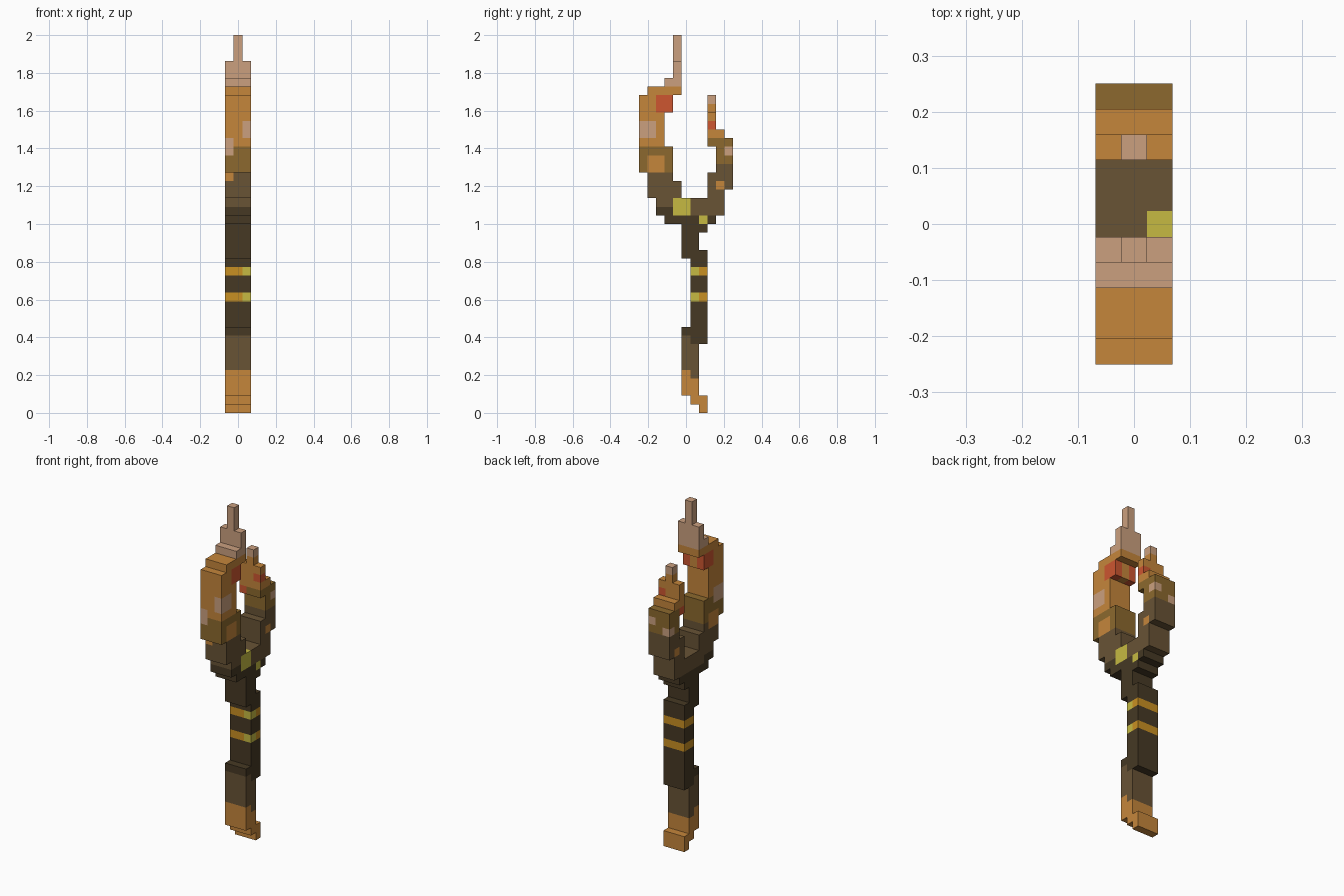
import bpy, bmesh, math
from mathutils import Vector

if "Cube" in bpy.data.objects:
    bpy.data.objects.remove(bpy.data.objects["Cube"])

U = 2 / 44                      # one block
NAMES = ["orange", "brown", "dark_bark", "gold", "yellow", "olive", "peach", "red"]
SRGB = [(197, 134, 59), (104, 83, 53), (70, 57, 36), (201, 144, 34),
        (198, 186, 66), (140, 105, 46), (203, 160, 127), (205, 86, 48)]
ORANGE, BROWN, DARK, GOLD, YELLOW, OLIVE, PEACH, RED = range(8)

def linear(c):
    c /= 255
    return c / 12.92 if c <= 0.04045 else ((c + 0.055) / 1.055) ** 2.4

mats = []
for name, rgb in zip(NAMES, SRGB):
    m = bpy.data.materials.new(name)
    m.diffuse_color = (*[linear(c) for c in rgb], 1)
    m.use_nodes = True
    m.node_tree.nodes["Principled BSDF"].inputs["Base Color"].default_value = m.diffuse_color
    mats.append(m)

# Each part: runs of (first layer, end layer, first y block, end y block)
PARTS = {
    "handle": [(0, 1, 7, 8), (1, 2, 6, 8), (2, 8, 5, 7), (8, 10, 5, 8), (10, 18, 6, 8),
               (18, 19, 5, 8), (19, 21, 5, 7), (21, 22, 5, 8)],
    "fork_base": [(22, 23, 3, 9), (23, 25, 2, 10)],
    "long_prong": [(25, 27, 1, 5), (27, 28, 1, 4), (28, 31, 0, 4), (31, 35, 0, 3),
                   (35, 37, 0, 4), (37, 38, 1, 5)],
    "long_prong_tip": [(38, 39, 3, 5), (39, 44, 4, 5)],
    "short_prong": [(25, 26, 8, 10), (26, 28, 8, 11), (28, 31, 9, 11), (31, 32, 8, 11),
                    (32, 33, 8, 10), (33, 35, 8, 9)],
    "short_prong_tip": [(35, 37, 8, 9)],
}

# Coloured spots: (x block, y range, z range) -> colour
SPOTS = [
    (2, (4, 5), (23, 24), YELLOW), (2, (7, 7), (22, 22), YELLOW),
    (2, (1, 2), (28, 29), ORANGE), (0, (1, 2), (27, 28), ORANGE),
    (2, (0, 1), (32, 33), PEACH), (0, (0, 1), (30, 31), PEACH),
    (2, (2, 3), (35, 36), RED), (0, (2, 3), (35, 36), RED),
    (2, (9, 9), (26, 26), ORANGE), (0, (9, 9), (26, 26), ORANGE),
    (2, (10, 10), (30, 30), PEACH), (0, (10, 10), (29, 29), PEACH),
    (2, (8, 8), (33, 33), RED), (0, (8, 8), (31, 31), RED),
]

def colour(i, j, k):
    for x, ys, zs, c in SPOTS:
        if i == x and ys[0] <= j <= ys[1] and zs[0] <= k <= zs[1]:
            return c
    if k in (13, 16):                                   # handle bands
        return YELLOW if i == 2 and j == 6 else GOLD
    if k < 5:
        return BROWN if (j, k) == (6, 4) else ORANGE
    if k < 9:
        return DARK if k == 8 and j >= 6 else BROWN
    if k < 23 or (k == 23 and j <= 3):
        return DARK
    long_side = j < 6
    if k < (28 if long_side else 29):
        return BROWN
    if k < (31 if long_side else 32):
        return OLIVE
    return ORANGE if k < (38 if long_side else 36) else PEACH

def blocks(runs):
    out = set()
    for k0, k1, j0, j1 in runs:
        for k in range(k0, k1):
            thin = k >= 41 or (k >= 35 and j0 >= 8)     # tips are one block wide
            for j in range(j0, j1):
                out |= {(i, j, k) for i in ([1] if thin else range(3))}
    return out

solid = set().union(*(blocks(r) for r in PARTS.values()))

# Build the outer skin of every part
for name, runs in PARTS.items():
    bm = bmesh.new()
    for b in blocks(runs):
        for axis in range(3):
            for side in (-1, 1):
                n = list(b)
                n[axis] += side
                if tuple(n) in solid:
                    continue
                d = Vector((0, 0, 0))
                d[axis] = side * 0.5
                p, q = Vector((0, 0, 0)), Vector((0, 0, 0))
                p[(axis + 1) % 3] = 0.5
                q[(axis + 2) % 3] = 0.5 * side
                c = Vector((b[0] - 1, b[1] - 5, b[2] + 0.5)) + d
                f = bm.faces.new([bm.verts.new((c + v) * U)
                                  for v in (-p - q, p - q, p + q, -p + q)])
                f.material_index = colour(*b)
    bmesh.ops.remove_doubles(bm, verts=bm.verts[:], dist=1e-4)
    bmesh.ops.dissolve_limit(bm, angle_limit=math.radians(1), verts=bm.verts[:],
                             edges=bm.edges[:], delimit={'MATERIAL'})
    me = bpy.data.meshes.new(name)
    bm.to_mesh(me)
    bm.free()
    for m in mats:
        me.materials.append(m)
    bpy.context.collection.objects.link(bpy.data.objects.new(name, me))
